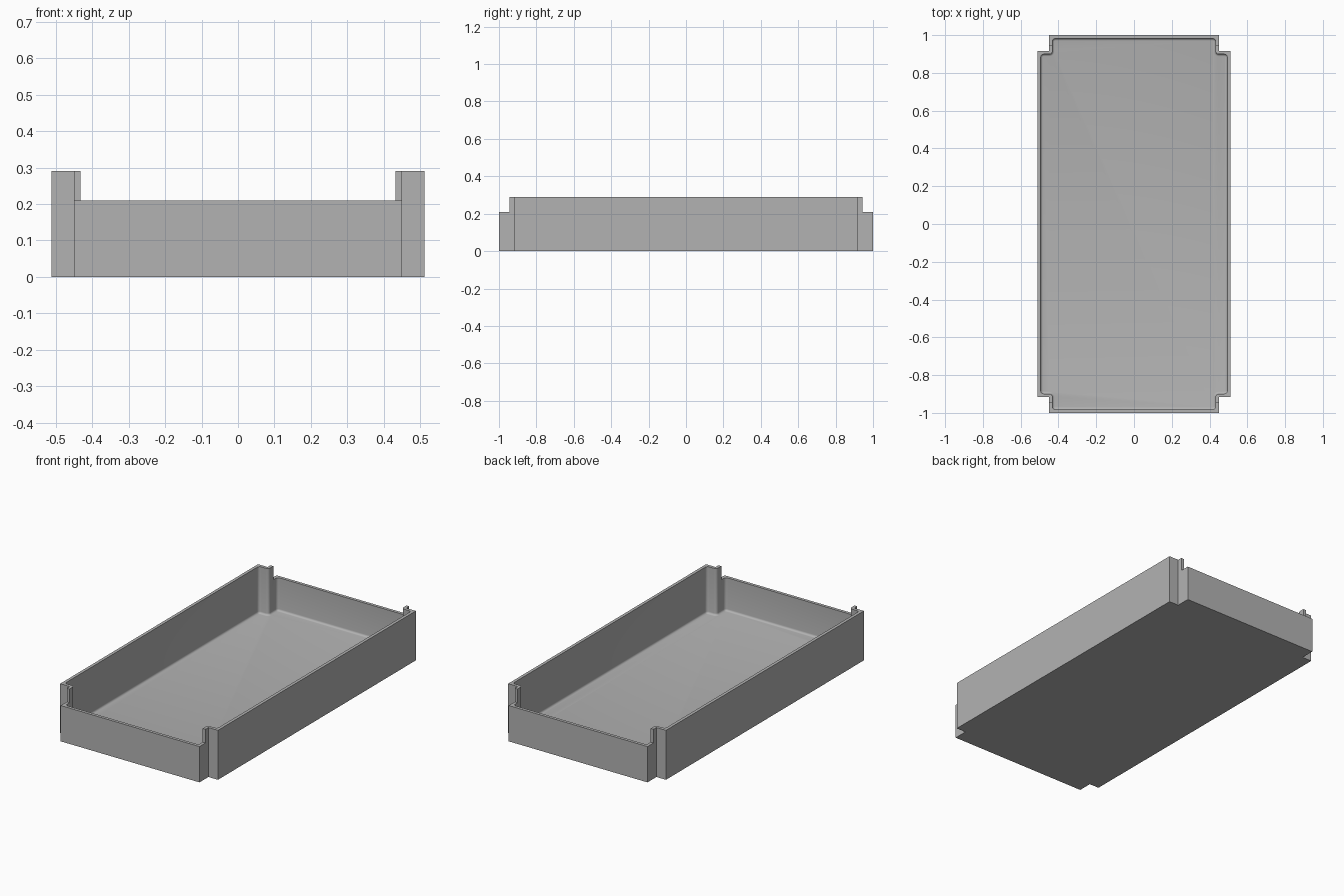
import bpy, bmesh, math

if "Cube" in bpy.data.objects:
    bpy.data.objects.remove(bpy.data.objects["Cube"], do_unlink=True)

HALF_X, HALF_Y = 0.512, 1.0        # outer size
NOTCH_X, NOTCH_Y = 0.45, 0.917     # corner notch
HEIGHT, END_HEIGHT, END_Y = 0.29, 0.21, 0.944
WALL, FLOOR, ROUND, FILLET = 0.018, 0.016, 0.016, 0.012

grey = bpy.data.materials.new("light grey")
grey.use_nodes = True
grey.diffuse_color = (0.45, 0.45, 0.45, 1)
grey.node_tree.nodes["Principled BSDF"].inputs["Base Color"].default_value = (0.45, 0.45, 0.45, 1)


def arc(cx, cy, r, start, end, steps=5):
    """Points along a corner arc, angles in degrees."""
    angles = [math.radians(start + (end - start) * i / steps) for i in range(steps + 1)]
    return [(cx + r * math.cos(a), cy + r * math.sin(a)) for a in angles]


def outline(inset, radius=0):
    """Notched rectangle, counter-clockwise, optionally with round corners."""
    hx, hy, nx, ny = (v - inset for v in (HALF_X, HALF_Y, NOTCH_X, NOTCH_Y))
    if radius:
        out = max(radius - (inset - WALL), 0.002)
        turn = radius + (inset - WALL)
        quarter = (arc(hx - out, ny - out, out, 0, 90)
                   + arc(nx + turn, ny + turn, turn, 270, 180)
                   + arc(nx - out, hy - out, out, 0, 90))
    else:
        quarter = [(hx, ny), (nx, ny), (nx, hy)]
    half = quarter + [(-x, y) for x, y in reversed(quarter)]
    return half + [(-x, -y) for x, y in half]


def loft(name, layers):
    """Closed solid through stacked (outline, z) layers."""
    bm = bmesh.new()
    rings = [[bm.verts.new((x, y, z)) for x, y in pts] for pts, z in layers]
    bm.faces.new(list(reversed(rings[0])))
    bm.faces.new(rings[-1])
    for low, high in zip(rings, rings[1:]):
        n = len(low)
        for i in range(n):
            j = (i + 1) % n
            bm.faces.new((low[i], low[j], high[j], high[i]))
    bmesh.ops.recalc_face_normals(bm, faces=bm.faces)
    mesh = bpy.data.meshes.new(name)
    bm.to_mesh(mesh)
    bm.free()
    mesh.materials.append(grey)
    obj = bpy.data.objects.new(name, mesh)
    bpy.context.collection.objects.link(obj)
    return obj


# Solid body with notched corners
tray = loft("tray", [(outline(0), 0), (outline(0), HEIGHT)])

# Cavity with rounded corners and a small fillet around the floor
layers = []
for i in range(5):
    a = math.radians(90 * i / 4)
    layers.append((outline(WALL + FILLET * (1 - math.sin(a)), ROUND),
                   FLOOR + FILLET * (1 - math.cos(a))))
layers.append((outline(WALL, ROUND), HEIGHT + 0.1))
cutters = [loft("cavity_cutter", layers)]

# Lowered end walls
for side, name in ((-1, "front"), (1, "back")):
    ys = sorted((side * END_Y, side * 1.2))
    box = [(-1, ys[0]), (1, ys[0]), (1, ys[1]), (-1, ys[1])]
    cutters.append(loft(name + "_end_cutter", [(box, END_HEIGHT), (box, HEIGHT + 0.1)]))

bpy.context.view_layer.objects.active = tray
tray.select_set(True)
for cutter in cutters:
    mod = tray.modifiers.new(cutter.name, 'BOOLEAN')
    mod.operation = 'DIFFERENCE'
    mod.solver = 'EXACT'
    mod.object = cutter
    bpy.ops.object.modifier_apply(modifier=mod.name)
for cutter in cutters:
    bpy.data.objects.remove(cutter, do_unlink=True)

bpy.ops.object.shade_smooth_by_angle(angle=math.radians(30))
